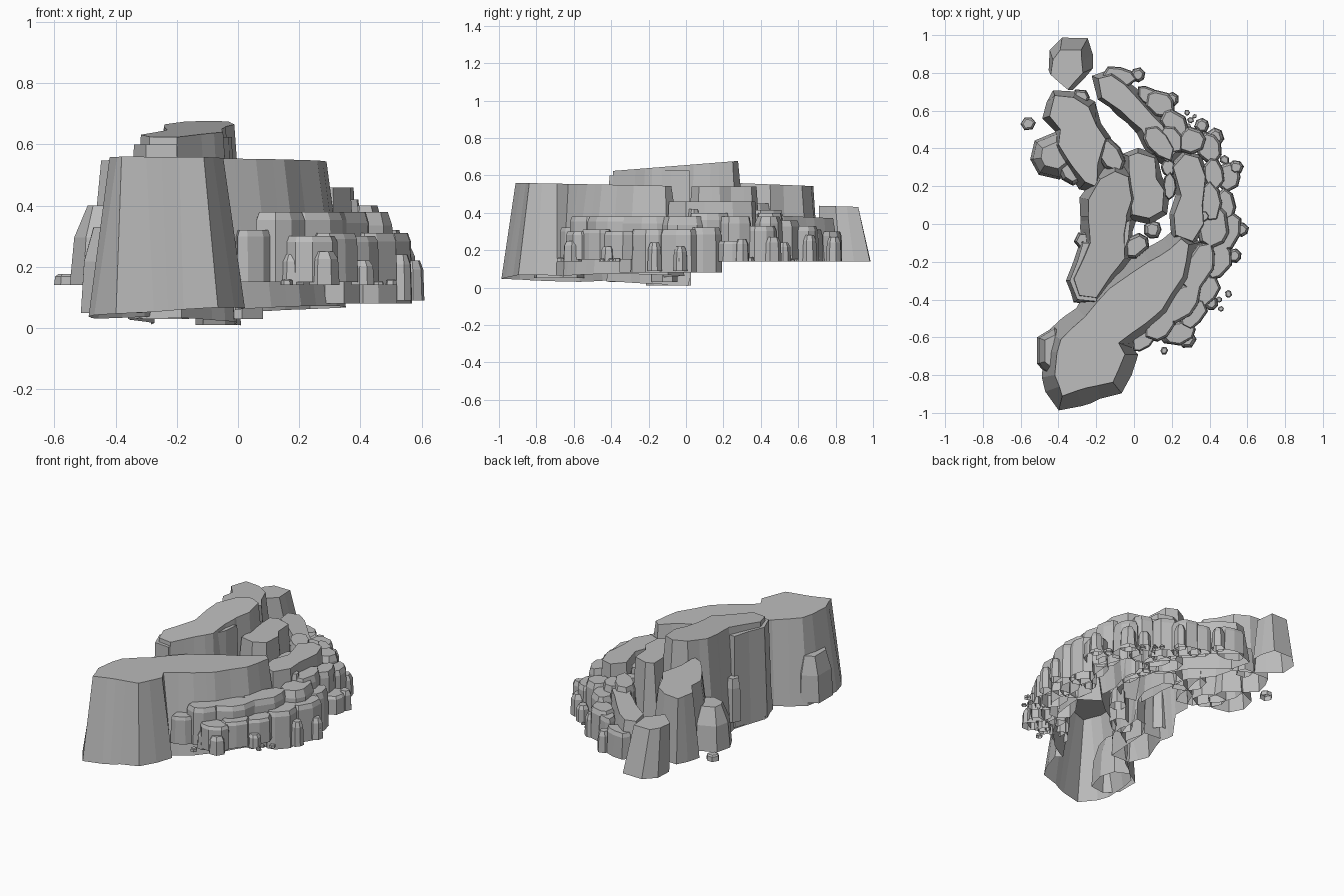
import bpy, bmesh, math, random
from mathutils import Vector

random.seed(11)
stone = bpy.data.materials.new("grey stone")
stone.diffuse_color = (0.5, 0.5, 0.5, 1)


def push(pts, d, jag=0.0):
    """Offset an outline outwards by d along its vertex normals, with random jaggedness."""
    area = sum(a[0] * b[1] - b[0] * a[1] for a, b in zip(pts, pts[1:] + pts[:1]))
    s = 1 if area > 0 else -1
    out = []
    for i, p in enumerate(pts):
        a, b = pts[i - 1], pts[(i + 1) % len(pts)]
        t = Vector((b[0] - a[0], b[1] - a[1])).normalized()
        e = s * (d + random.uniform(-jag, jag * .6))
        out.append((p[0] + t.y * e, p[1] - t.x * e))
    return out


def split(pts, limit=.11):
    """Halve the long edges of an outline so that its walls can be fluted."""
    out = []
    for a, b in zip(pts, pts[1:] + pts[:1]):
        out.append(a)
        if math.dist(a, b) > limit:
            k = random.uniform(.35, .65)
            out.append((a[0] + (b[0] - a[0]) * k, a[1] + (b[1] - a[1]) * k))
    return out


def rock(name, pts, top, bot, flare=0.04, rings=((0, 1), (1, 0)), jag=0.0, lean=(0, 0)):
    """Tapered faceted shell, open below; top and bot are heights or functions of x, y."""
    ft = top if callable(top) else lambda x, y: top
    fb = bot if callable(bot) else lambda x, y: bot
    if jag:
        pts = split(pts)
    bm = bmesh.new()
    loops = []
    for h, f in rings:
        ring = push(pts, flare * f, jag * (1 if h < 1 else .3))
        loops.append([bm.verts.new((x + lean[0] * (1 - h), y + lean[1] * (1 - h),
                                    fb(p[0], p[1]) * (1 - h) + ft(x, y) * h))
                      for (x, y), p in zip(ring, pts)])
    n = len(pts)
    for lo, hi in zip(loops, loops[1:]):
        for i in range(n):
            j = (i + 1) % n
            bm.faces.new((lo[i], lo[j], hi[j], hi[i]))
    cap = bm.faces.new(loops[-1])
    cap.normal_update()
    bmesh.ops.recalc_face_normals(bm, faces=bm.faces)
    if cap.normal.z < 0:
        bmesh.ops.reverse_faces(bm, faces=bm.faces)
    me = bpy.data.meshes.new(name)
    bm.to_mesh(me)
    bm.free()
    me.materials.append(stone)
    bpy.context.collection.objects.link(bpy.data.objects.new(name, me))


def blob(name, x, y, rx, ry, ang, top, bot, n=8, taper=0.3, shoulder=.78):
    """Irregular column with a shouldered top; rx, ry are its base radii."""
    pts, a = [], math.radians(ang)
    k = 1 - taper
    for i in range(n):
        t = 2 * math.pi * (i + random.uniform(-.25, .25)) / n
        r = random.uniform(.86, 1.12) * k
        u, v = rx * r * math.cos(t), ry * r * math.sin(t)
        pts.append((x + u * math.cos(a) - v * math.sin(a),
                    y + u * math.sin(a) + v * math.cos(a)))
    rock(name, pts, top, bot, min(rx, ry) * taper, ((0, 1), (shoulder, .75), (1, 0)))


# Large front wall
rock("front_wall",
     [(-.39, -.61), (-.26, -.49), (-.13, -.34), (.08, -.2), (.19, -.13), (.25, -.08),
      (.29, -.11), (.26, -.28), (.15, -.45), (.06, -.53), (-.08, -.63), (-.05, -.69),
      (-.11, -.84), (-.25, -.87), (-.38, -.91), (-.42, -.8), (-.41, -.68)],
     lambda x, y: .55 - .02 * (y + .4),
     lambda x, y: .03 + .09 * (x + .45) - .05 * (y + .7), .075, jag=.012)
blob("wall_side_boulder", -.415, -.68, .11, .17, -5, .33, .05, 7, .4, .6)

# Tall central ridge
rock("summit_ridge",
     [(-.18, .24), (-.1, .28), (-.03, .25), (-.01, .13), (-.04, .04), (-.04, .02),
      (-.05, -.05), (-.05, -.18), (-.12, -.27), (-.2, -.39), (-.29, -.38), (-.32, -.29),
      (-.23, -.1), (-.24, .02), (-.245, .04), (-.24, .13)],
     lambda x, y: .655 + .08 * y,
     lambda x, y: .14 if y > .03 else .015 - .06 * (y + .08), .045, jag=.01)
rock("summit_left_shoulder",
     [(-.27, -.1), (-.3, -.2), (-.34, -.3), (-.3, -.4), (-.2, -.41), (-.18, -.1)],
     .6, .03, .02)
rock("summit_right_shoulder",
     [(-.06, .0), (-.02, .02), (-.03, -.08), (-.06, -.16), (-.1, -.2), (-.12, -.1)],
     .625, .01, .02)
blob("ridge_left_knob", -.27, -.09, .05, .05, 0, .35, .08, 6)
blob("ridge_right_knob", .0, -.12, .11, .06, 30, .4, .03, 7)
rock("middle_column",
     [(-.03, .36), (.02, .38), (.11, .35), (.12, .24), (.16, .18), (.15, .07),
      (.08, .03), (-.01, .05), (-.02, .2)], .54, .14, .03, jag=.01)
blob("middle_back_step", -.12, .36, .07, .12, 30, .45, .14, 7)

# Left rear wall and far end column
rock("rear_wall",
     [(-.42, .68), (-.32, .67), (-.24, .62), (-.2, .52), (-.15, .45), (-.19, .32),
      (-.2, .2), (-.26, .22), (-.32, .3), (-.4, .42), (-.39, .5), (-.45, .57)],
     lambda x, y: .55 - .04 * (y - .5), .14, .04, jag=.015)
rock("far_end_column",
     [(-.43, .87), (-.39, .92), (-.28, .92), (-.27, .8), (-.35, .71), (-.44, .79)],
     lambda x, y: .435 - .03 * (y - .8), .14, .035, lean=(.02, .035), jag=.008)
blob("left_boulder", -.43, .36, .13, .14, 30, .4, .14, 7, .45, .6)
blob("left_boulder_shelf", -.33, .29, .1, .08, -30, .36, .14, 7)
blob("rear_knob", -.28, .67, .05, .05, 0, .3, .14, 6)

# Right-hand rear curved wall
rock("curved_wall",
     [(-.19, .77), (-.12, .79), (-.05, .74), (.04, .64), (.15, .52), (.22, .38),
      (.18, .33), (.1, .38), (.04, .5), (-.07, .6), (-.17, .67)],
     lambda x, y: .39 - .05 * (y - .4), .14, .03, jag=.012)

# Right-hand upper column
rock("right_column",
     [(.21, .3), (.27, .37), (.34, .35), (.38, .25), (.36, .1), (.37, 0),
      (.31, -.09), (.22, -.06), (.21, .05), (.25, .15)], .46, .14, .025, jag=.01)

# Stepped columns round the curve: x, y, rx, ry, angle, top, bottom
steps = [
    (.13, .43, .13, .07, -50, .415, .14), (.2, .45, .06, .09, 30, .4, .14),
    (-.08, .78, .11, .055, -10, .3, .14), (.14, .64, .09, .07, -30, .33, .14),
    (.07, .68, .07, .05, -40, .31, .14), (.21, .53, .1, .07, -50, .36, .14),
    (.3, .44, .08, .08, 0, .38, .14), (.19, .2, .035, .08, 0, .42, .14),
    (.18, .3, .04, .05, 0, .38, .14), (.4, .4, .07, .1, 20, .33, .14),
    (.42, .27, .06, .1, 10, .38, .14), (.5, .25, .07, .08, 0, .25, .14),
    (.4, .12, .07, .13, 0, .4, .14), (.48, .1, .07, .09, 0, .32, .08),
    (.42, -.02, .09, .14, -10, .38, .08)]
for i, s in enumerate(steps):
    blob(f"curve_step_{i + 1}", *s, taper=.22, shoulder=.85)

# Lower front right terrace
terrace = [
    (.49, -.04, .08, .12, -15, .31, .08), (.44, -.19, .08, .13, -20, .31, .08),
    (.34, -.23, .08, .17, -25, .38, .08), (.38, -.35, .07, .1, -35, .3, .15),
    (.25, -.42, .15, .09, 45, .38, .15), (.14, -.53, .11, .08, 40, .38, .15),
    (.31, -.47, .1, .07, 50, .31, .15), (.24, -.58, .1, .07, 15, .3, .15),
    (.05, -.61, .08, .05, 45, .32, .15)]
for i, s in enumerate(terrace):
    blob(f"terrace_step_{i + 1}", *s, taper=.18, shoulder=.88)

# Rounded buttresses leaning on the steps
for i, (x, y, r, h) in enumerate([
        (.28, -.61, .05, .25), (.41, -.42, .04, .22), (.53, -.17, .04, .24),
        (.57, -.03, .04, .22), (.54, .3, .04, .26), (.43, .46, .05, .27),
        (.2, .66, .04, .28), (.02, .79, .04, .27), (.37, .04, .04, .42),
        (.1, -.03, .05, .2), (.36, .52, .04, .24), (.18, -.6, .04, .24)]):
    blob(f"buttress_{i + 1}", x, y, r, r, i * 40, h, .09 if -.3 < y < .1 else .14, 7, .4)

# Loose stones on the ground
for i, (x, y, r) in enumerate([
        (-.56, .53, .045), (.58, -.03, .03), (.5, -.37, .024), (.45, -.4, .018),
        (.46, -.45, .018), (.16, -.67, .025), (.28, .59, .018), (.3, .55, .02),
        (.32, .57, .014), (.29, .52, .014), (.48, .34, .03), (.36, .51, .02)]):
    blob(f"loose_stone_{i + 1}", x, y, r, r * .85, i * 50, .14 + r * .8, .14, 6, .35)
